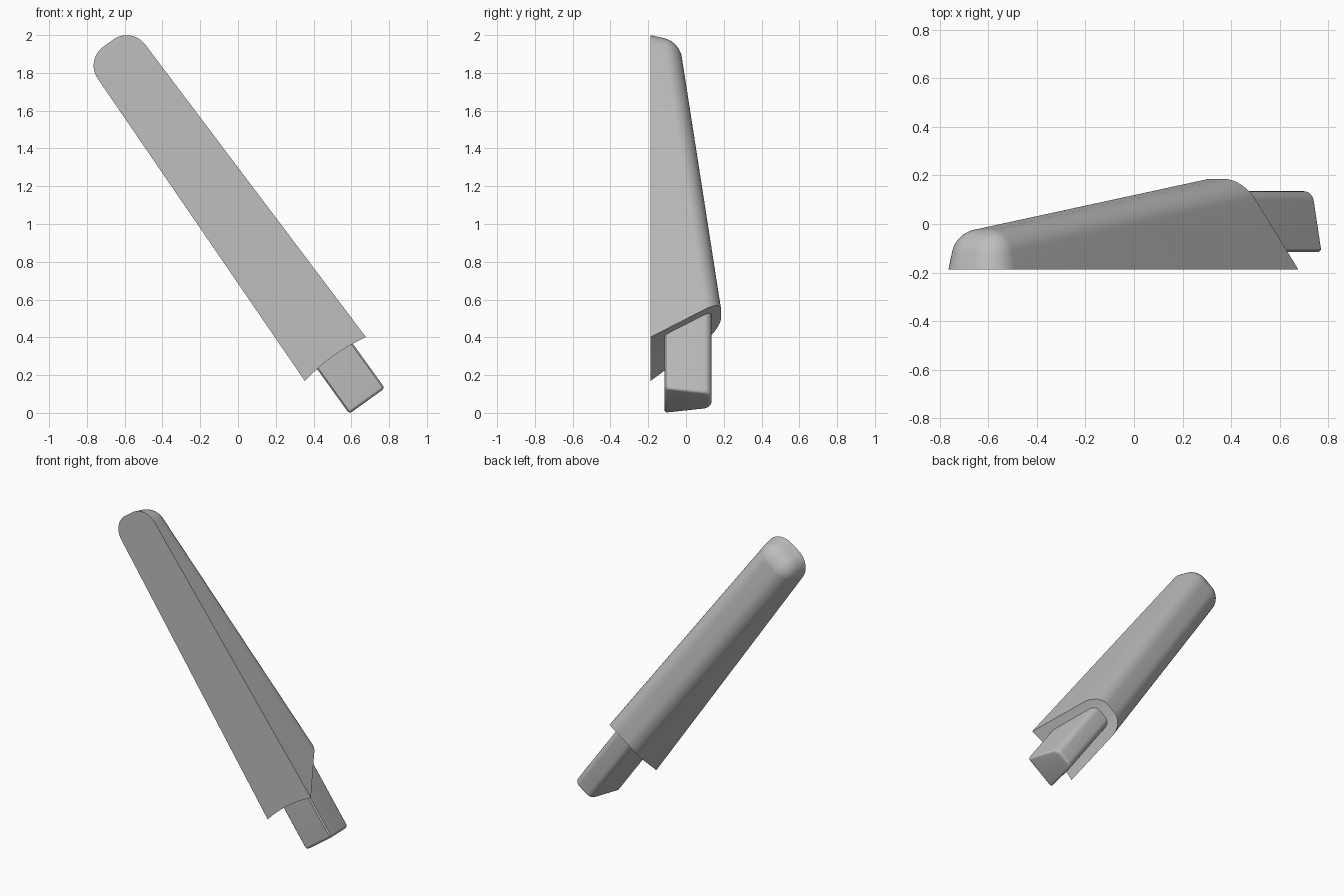
import bpy, bmesh, math
from mathutils import Matrix, Vector

cube = bpy.data.objects.get("Cube")
if cube:
    bpy.data.objects.remove(cube)

grey = bpy.data.materials.new("plain grey")
grey.use_nodes = True
colour = (0.52, 0.52, 0.52, 1)
grey.diffuse_color = colour
grey.node_tree.nodes["Principled BSDF"].inputs["Base Color"].default_value = colour

# Local frame: u runs down the leaning axis, v across it, y is depth
AXIS = Vector((0.584, 0, -0.812)).normalized()
SIDE = Vector((-AXIS.z, 0, AXIS.x))
CENTRE = 0.585
FRONT, BACK = -0.188, 0.188
DRAFT = 0.18


def place(u, v, y):
    return AXIS * u + SIDE * (v + CENTRE) + Vector((0, y, 0))


def loft(name, rings):
    """Skin closed rings of equal length and cap both ends."""
    bm = bmesh.new()
    rows = [[bm.verts.new(place(*p)) for p in ring] for ring in rings]
    count = len(rows[0])
    for a, b in zip(rows, rows[1:]):
        for i in range(count):
            j = (i + 1) % count
            bm.faces.new((a[i], a[j], b[j], b[i]))
    bm.faces.new(rows[0][::-1])
    bm.faces.new(rows[-1])
    bmesh.ops.recalc_face_normals(bm, faces=bm.faces)
    mesh = bpy.data.meshes.new(name)
    bm.to_mesh(mesh)
    bm.free()
    mesh.materials.append(grey)
    obj = bpy.data.objects.new(name, mesh)
    bpy.context.collection.objects.link(obj)
    return obj


def activate(obj):
    bpy.ops.object.select_all(action='DESELECT')
    obj.select_set(True)
    bpy.context.view_layer.objects.active = obj


def smooth(obj):
    activate(obj)
    bpy.ops.object.shade_smooth_by_angle(angle=math.radians(35))


# Handle: a drafted tongue with a rounded tip, domed over its sloping back
TIP, HALF_FLAT, FILLET = -1.868, 0.033, 0.11
TURN = math.radians(80)


def back_depth(u):
    return BACK + 0.1265 * (u + 0.21)


def outline():
    """Corner centre and outward direction of each point round the tongue."""
    pts = [(0.4, HALF_FLAT, 0, 1)]
    for sign, start in ((1, 0), (-1, 90)):
        for k in range(13):
            a = math.radians(start + k * 7.5)
            pts.append((TIP, sign * HALF_FLAT, -math.sin(a), math.cos(a)))
    pts.append((0.4, -HALF_FLAT, 0, -1))
    return pts


rings = []
for k in range(13):
    a = TURN * k / 12
    radius = max(0.004, FILLET * math.sin(a))
    drop = FILLET * (1 - math.cos(a))
    ring = []
    for u, v, du, dv in outline():
        uu = u + du * radius
        ring.append((uu, v + dv * radius, back_depth(uu) - drop))
    rings.append(ring)
front_ring = []
for u, v, du, dv in outline():
    radius = FILLET * math.sin(TURN)
    radius += DRAFT * (back_depth(u) - drop - FRONT)
    front_ring.append((u + du * radius, v + dv * radius, FRONT))
rings.append(front_ring)
handle = loft("handle", rings)

# Cutter: slanted, slightly hollow lower end of the handle
cut_rings = []
for y in (FRONT - 0.2, BACK + 0.3):
    shift = 0.07 - 0.74 * (y - FRONT)
    arc = []
    for k in range(17):
        v = -0.4 + 0.05 * k
        arc.append((shift - 0.02 + 0.5 * v * v, v, y))
    cut_rings.append(arc + [(1.5, 0.4, y), (1.5, -0.4, y)])
cutter = loft("end_cutter", cut_rings)
cutter.hide_render = True
cut = handle.modifiers.new("cut end", 'BOOLEAN')
cut.operation = 'DIFFERENCE'
cut.solver = 'EXACT'
cut.object = cutter
activate(handle)
bpy.ops.object.modifier_apply(modifier=cut.name)
bpy.data.objects.remove(cutter)
smooth(handle)

# Stem: drafted bar with rounded back edges coming out of the lower end
STEM_FRONT, STEM_BACK = -0.115, 0.135


def stem_ring(u, inset):
    half, round_r = 0.116 - inset, 0.045
    front, back = STEM_FRONT + inset, STEM_BACK - inset
    top = half - DRAFT * (back - front)
    right = [(half - 0.008, front), (half, front + 0.008)]
    for k in range(7):
        a = math.radians(10 + 80 * k / 6)
        right.append((top - round_r * (1 - math.cos(a)) + 0.008,
                      back - round_r * (1 - math.sin(a))))
    return [(u, v, y) for v, y in right] + [(u, -v, y) for v, y in right[::-1]]


END, EDGE = 0.343, 0.018
stem_rings = [stem_ring(-0.4, 0)]
for k in range(6):
    a = math.radians(18 * k)
    stem_rings.append(stem_ring(END - EDGE * (1 - math.sin(a)), EDGE * (1 - math.cos(a))))
stem = loft("stem", stem_rings)
stem.location.x = 0.008
smooth(stem)
